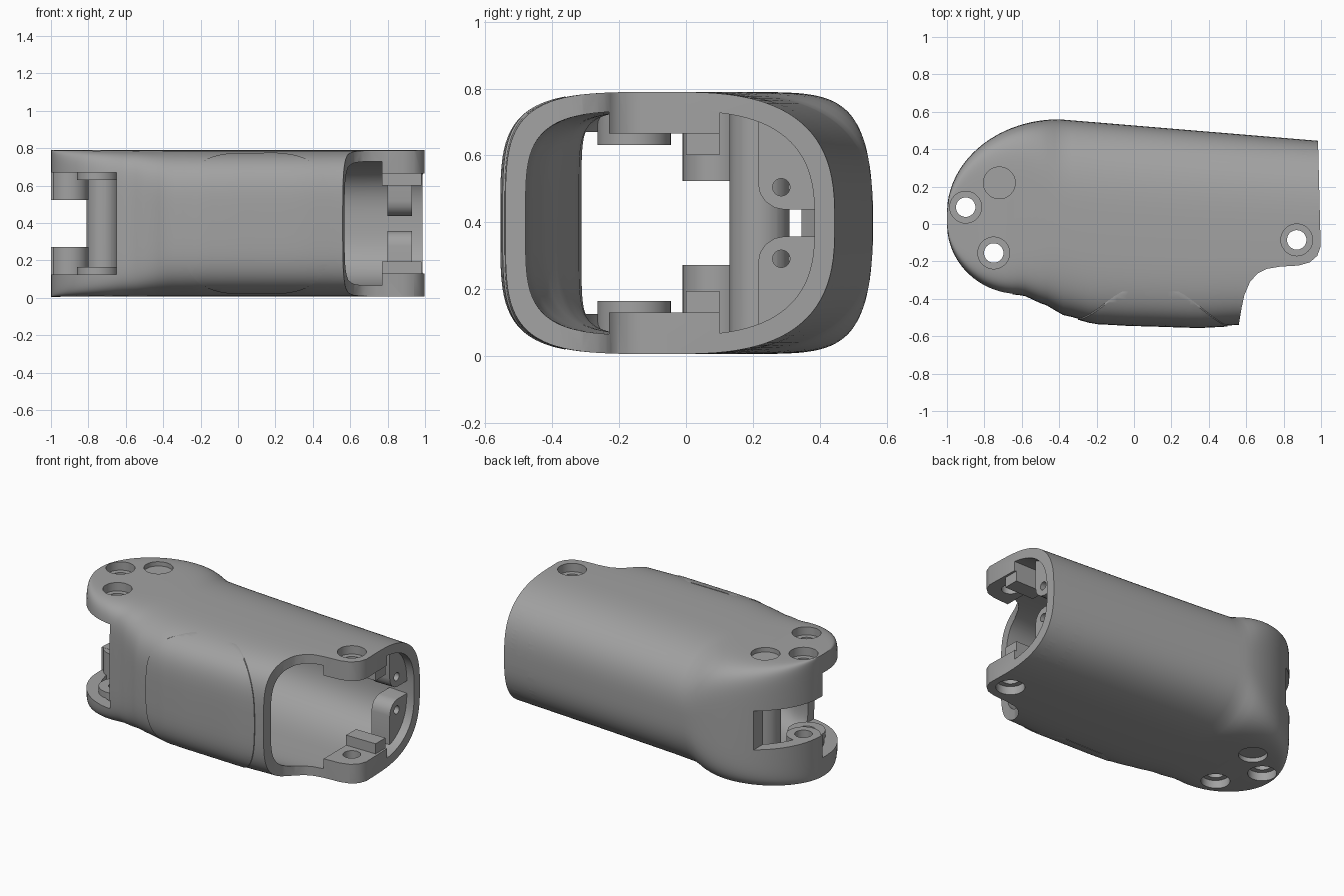
import bpy, bmesh, math

if "Cube" in bpy.data.objects:
    bpy.data.objects.remove(bpy.data.objects["Cube"])

grey = bpy.data.materials.new("plain grey")
grey.use_nodes = True
colour = (0.36, 0.36, 0.36, 1)
grey.diffuse_color = colour
grey.node_tree.nodes["Principled BSDF"].inputs["Base Color"].default_value = colour

MID = 0.398  # height of the mirror plane


def make(name, rings):
    """Closed solid lofted through equal-length rings of points."""
    bm = bmesh.new()
    loops = [[bm.verts.new(p) for p in ring] for ring in rings]
    n = len(loops[0])
    for a, b in zip(loops, loops[1:]):
        for i in range(n):
            j = (i + 1) % n
            bm.faces.new((a[i], a[j], b[j], b[i]))
    bm.faces.new(loops[0])
    bm.faces.new(loops[-1])
    bmesh.ops.recalc_face_normals(bm, faces=bm.faces)
    mesh = bpy.data.meshes.new(name)
    bm.to_mesh(mesh)
    bm.free()
    mesh.materials.append(grey)
    ob = bpy.data.objects.new(name, mesh)
    bpy.context.collection.objects.link(ob)
    return ob


def combine(target, tool, op, keep=False):
    mod = target.modifiers.new(op, "BOOLEAN")
    mod.operation, mod.object, mod.solver = op, tool, "EXACT"
    bpy.context.view_layer.objects.active = target
    bpy.ops.object.modifier_apply(modifier=mod.name)
    if not keep:
        bpy.data.objects.remove(tool)


def prism(name, outline, z0, z1):
    return make(name, [[(x, y, z) for x, y in outline] for z in (z0, z1)])


def box(name, x0, x1, y0, y1, z0, z1):
    return prism(name, [(x0, y0), (x1, y0), (x1, y1), (x0, y1)], z0, z1)


def disc(name, centre, r, z0, z1):
    ring = [(centre[0] + r * math.cos(k * math.tau / 40),
             centre[1] + r * math.sin(k * math.tau / 40)) for k in range(40)]
    return prism(name, ring, z0, z1)


def both(z0, z1):
    """A height range and its mirror image."""
    return ((z0, z1), (2 * MID - z1, 2 * MID - z0))


# Plan outline of the housing
FRONT = [(-0.6, -0.38), (-0.48, -0.43), (-0.37, -0.49), (-0.2, -0.53),
         (0.0, -0.54), (0.35, -0.55), (0.56, -0.54), (1.1, -0.53)]


def front(x):
    if x < -0.6:
        return -0.38 * math.sqrt(max(0, 1 - ((x + 0.6) / 0.4) ** 2))
    for (xa, ya), (xb, yb) in zip(FRONT, FRONT[1:]):
        if x <= xb:
            t = (x - xa) / (xb - xa)
            return ya + (yb - ya) * (t * t * (3 - 2 * t) * 0.4 + t * 0.6)
    return FRONT[-1][1]


def back(x):
    if x < -0.4:
        return 0.06 + 0.5 * math.sqrt(max(0, 1 - ((x + 0.4) / 0.6) ** 2))
    return 0.56 - 0.083 * (x + 0.4)


def power(v, n):
    return math.copysign(abs(v) ** (2 / n), v)


def housing(name, inset=0.0, h=0.392, end=1.02):
    """Rounded cross-sections that grow squarer toward the nose."""
    rings = []
    for k in range(49):
        u = -1 + (end + 1) * (k / 48) ** 1.7
        nose = max(0, (-0.4 - u) / 0.6)
        x = u + inset * nose
        c, w = (front(u) + back(u)) / 2, (back(u) - front(u)) / 2
        w -= math.copysign(min(abs(inset), 0.7 * w), inset)
        ring = []
        for i in range(96):
            a = (i + 0.5) * math.tau / 96
            n = (2.8 if math.cos(a) > 0 else 4.2) + 7 * nose
            ring.append((x, c + w * power(math.cos(a), n),
                         MID + h * power(math.sin(a), n)))
        rings.append(ring)
    return make(name, rings)


shell = housing("housing_shell")
envelope = housing("envelope")
combine(shell, housing("cavity", 0.06, 0.335, 1.1), "DIFFERENCE")

# Nose openings: tall at the front, a low window at the back
notch = box("front_notch", -1.2, -0.65, -0.8, 0.04, MID - 0.272, MID + 0.272)
combine(shell, notch, "DIFFERENCE")
window = box("back_window", -1.2, -0.79, 0, 0.8, MID - 0.125, MID + 0.125)
combine(shell, window, "DIFFERENCE")

# Screw positions
nose_a, nose_b, post_c, tail_d = (-0.9, 0.09), (-0.75, -0.155), (-0.72, 0.22), (0.87, -0.085)

# Bosses, pads and ridges inside the shell
parts = [disc("inner_post", post_c, 0.09, 0.03, 0.765)]
for z0, z1 in both(0.03, 0.272):
    parts.append(disc("nose_boss", nose_a, 0.1, z0, z1))
for z0, z1 in both(0.03, 0.165):
    parts.append(disc("front_boss", nose_b, 0.11, z0, z1))
for z0, z1 in both(0.02, 0.13):
    parts.append(box("tail_plate", 0.77, 1.1, -0.3, 0.1, z0, z1))
for z0, z1 in both(0.05, 0.195):
    parts.append(box("tail_ridge", 0.77, 0.98, 0, 0.1, z0, z1))
for part in parts:
    combine(part, envelope, "INTERSECT", True)
    combine(shell, part, "UNION")

# Corner gussets near the open end, each with a screw hole
for s in (-1, 1):
    prof = [(0.215, 0.36), (0.215, 0.12)]
    prof += [(0.295 - 0.08 * math.cos(a), 0.12 - 0.08 * math.sin(a))
             for a in (0.4, 0.8, 1.2, math.pi / 2)]
    prof += [(0.5, 0.04), (0.5, 0.36)]
    gusset = make("gusset", [[(x, y, MID + s * z) for y, z in prof] for x in (0.8, 0.93)])
    hole = make("gusset_hole", [[(x, 0.285 + 0.026 * math.cos(k * math.tau / 24),
                                  MID + s * 0.107 + 0.026 * math.sin(k * math.tau / 24))
                                 for k in range(24)] for x in (0.7, 1)])
    combine(gusset, hole, "DIFFERENCE")
    combine(gusset, envelope, "INTERSECT", True)
    combine(shell, gusset, "UNION")

# Swept corner cut and slanted open end
cut = [(0.56, -0.8), (0.56, -0.54), (0.575, -0.45), (0.59, -0.38), (0.62, -0.31),
       (0.66, -0.265), (0.71, -0.24), (0.78, -0.228), (0.88, -0.222), (0.94, -0.205),
       (0.98, -0.17), (0.998, -0.12), (0.98, 0.6), (1.4, 0.6), (1.4, -0.8)]
combine(shell, prism("end_cut", cut, -0.2, 1), "DIFFERENCE")

# Counterbored screw holes
for spot in (nose_a, nose_b, tail_d):
    combine(shell, disc("screw_hole", spot, 0.052, -0.2, 1), "DIFFERENCE")
for spot, depth in ((nose_a, 0.06), (nose_b, 0.06), (tail_d, 0.06), (post_c, 0.035)):
    for z0, z1 in both(-0.2, depth):
        combine(shell, disc("counterbore", spot, 0.085, z0, z1), "DIFFERENCE")

# Rounded grip panel laid on the front wall
pad = housing("front_panel", -0.006, 0.394)
rim = [(0.1 + 0.4 * power(math.cos(a), 3.2), MID + 0.38 * power(math.sin(a), 3.2))
       for a in ((k + 0.5) * math.tau / 80 for k in range(80))]
combine(pad, make("panel_outline", [[(x, y, z) for x, z in rim] for y in (-0.8, -0.36)]), "INTERSECT")
combine(pad, housing("panel_back", 0.01, 0.38, 1.1), "DIFFERENCE")

bpy.data.objects.remove(envelope)
for ob in (shell, pad):
    bpy.ops.object.select_all(action="DESELECT")
    ob.select_set(True)
    bpy.context.view_layer.objects.active = ob
    bpy.ops.object.shade_smooth_by_angle(angle=math.radians(30))
